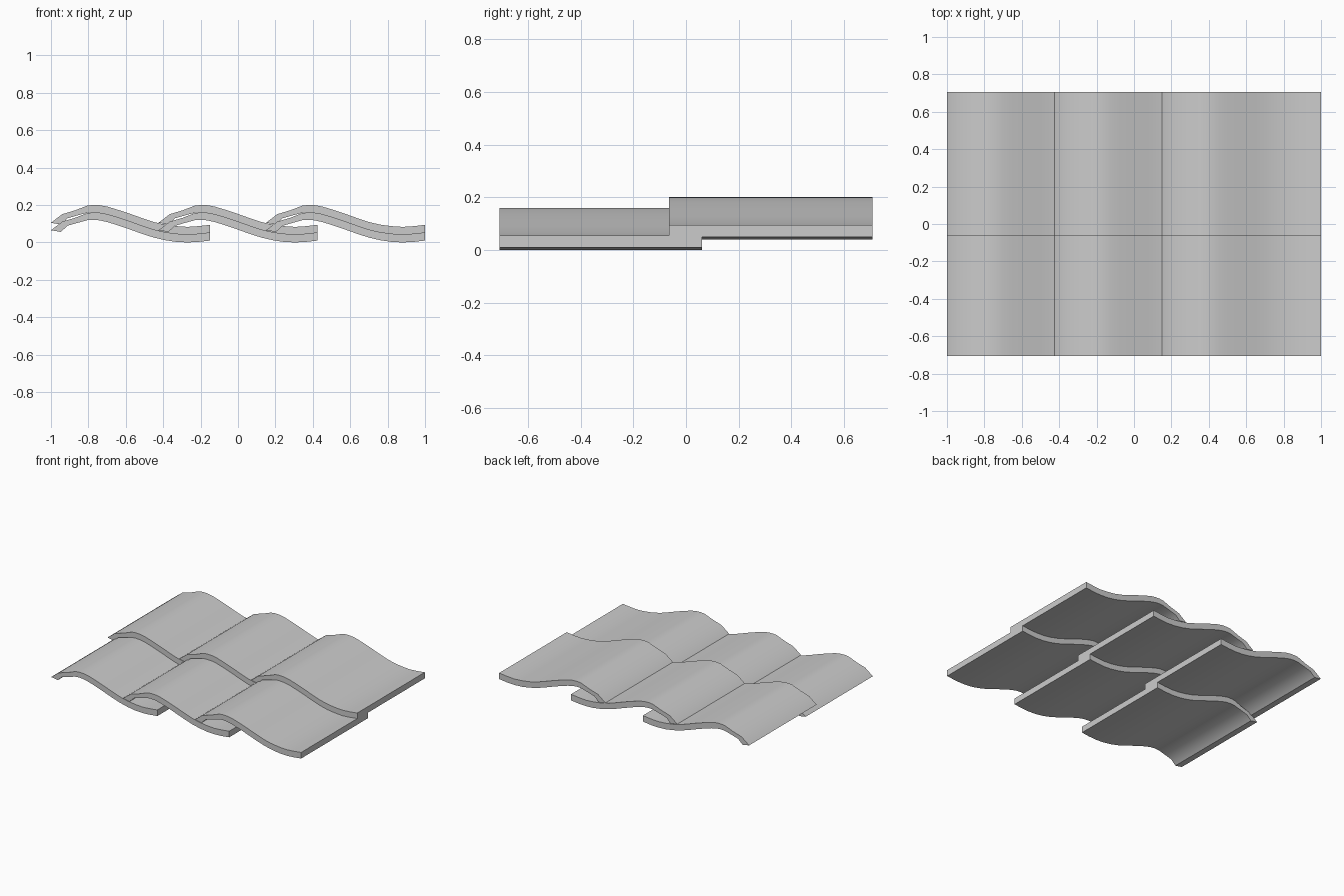
import bpy, bmesh, math

if "Cube" in bpy.data.objects:
    bpy.data.objects.remove(bpy.data.objects["Cube"])

clay = bpy.data.materials.new("grey_clay")
clay.diffuse_color = (0.6, 0.6, 0.6, 1)
clay.use_nodes = True
clay.node_tree.nodes["Principled BSDF"].inputs["Base Color"].default_value = clay.diffuse_color

# Wave cross-section, x from the tile's left edge
TOP = [(0, .065), (.06, .111), (.13, .132), (.195, .157), (.225, .160), (.26, .159),
       (.30, .152), (.35, .137), (.42, .114), (.49, .089), (.55, .069), (.61, .055),
       (.67, .047), (.73, .043), (.79, .047), (.85, .054)]
BOTTOM = [(.053, .056), (.088, .089), (.14, .104), (.195, .119), (.225, .121), (.26, .118),
          (.30, .109), (.35, .094), (.42, .070), (.49, .045), (.55, .026), (.61, .012),
          (.67, .003), (.73, 0), (.79, .003), (.85, .010)]


def roof_tile(name, x0, y0, y1, z0):
    """Extrude the wave section from y0 to y1."""
    bm = bmesh.new()
    n = len(TOP)
    rows = []
    for y in (y0, y1):
        rows.append([[bm.verts.new((x0 + x, y, z0 + z)) for x, z in side]
                     for side in (TOP, BOTTOM)])
    (ft, fb), (bt, bb) = rows
    for i in range(n - 1):
        j = i + 1
        bm.faces.new((ft[i], ft[j], bt[j], bt[i]))   # upper skin
        bm.faces.new((fb[i], bb[i], bb[j], fb[j]))   # lower skin
        bm.faces.new((ft[i], fb[i], fb[j], ft[j]))   # front end
        bm.faces.new((bt[i], bt[j], bb[j], bb[i]))   # back end
    bm.faces.new((ft[0], bt[0], bb[0], fb[0]))       # left lip
    bm.faces.new((ft[-1], fb[-1], bb[-1], bt[-1]))   # right edge
    bmesh.ops.recalc_face_normals(bm, faces=bm.faces)
    mesh = bpy.data.meshes.new(name)
    bm.to_mesh(mesh)
    bm.free()
    mesh.materials.append(clay)
    ob = bpy.data.objects.new(name, mesh)
    bpy.context.collection.objects.link(ob)
    bpy.ops.object.select_all(action='DESELECT')
    bpy.context.view_layer.objects.active = ob
    ob.select_set(True)
    bpy.ops.object.shade_smooth_by_angle(angle=math.radians(30))


# Two overlapping courses of three tiles
for col in range(3):
    x = -1 + col * 0.575
    roof_tile(f"lower_tile_{col + 1}", x, -0.707, 0.06, 0)
    roof_tile(f"upper_tile_{col + 1}", x, -0.065, 0.707, 0.04)
